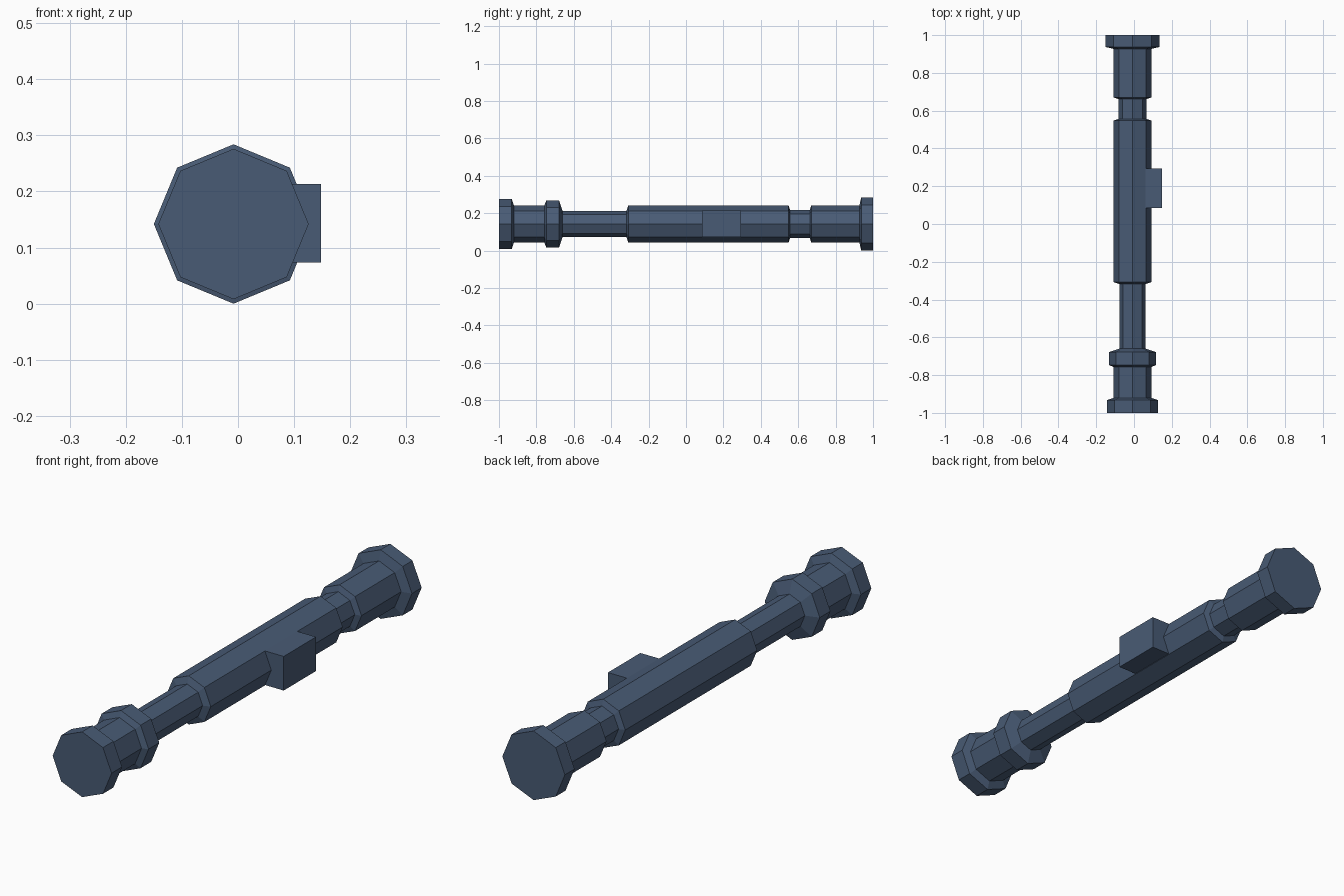
import bpy, bmesh
from math import cos, sin, tau

cube = bpy.data.objects.get("Cube")
if cube:
    bpy.data.objects.remove(cube, do_unlink=True)

AXIS_X, AXIS_Z, SIDES = -0.008, 0.142, 8

steel = bpy.data.materials.new("slate_blue_metal")
colour = (0.066, 0.105, 0.178, 1)
steel.diffuse_color = colour
steel.use_nodes = True
steel.node_tree.nodes["Principled BSDF"].inputs["Base Color"].default_value = colour


def add_object(name, bm):
    bmesh.ops.recalc_face_normals(bm, faces=bm.faces)
    mesh = bpy.data.meshes.new(name)
    bm.to_mesh(mesh)
    bm.free()
    mesh.materials.append(steel)
    obj = bpy.data.objects.new(name, mesh)
    bpy.context.collection.objects.link(obj)
    return obj


def lathe(name, profile):
    """Octagonal turned part along y from (y, radius) pairs, closed at both ends."""
    bm = bmesh.new()
    rings = [[bm.verts.new((AXIS_X + r * cos(tau * i / SIDES), y,
                            AXIS_Z + r * sin(tau * i / SIDES)))
              for i in range(SIDES)] for y, r in profile]
    for a, b in zip(rings, rings[1:]):
        for i in range(SIDES):
            j = (i + 1) % SIDES
            bm.faces.new((a[i], a[j], b[j], b[i]))
    bm.faces.new(rings[0])
    bm.faces.new(rings[-1])
    return add_object(name, bm)


def box(name, low, high):
    bm = bmesh.new()
    bmesh.ops.create_cube(bm, size=1)
    for v in bm.verts:
        v.co = [(l + h) / 2 + c * (h - l) for l, h, c in zip(low, high, v.co)]
    return add_object(name, bm)


# Handle: one continuous stepped shaft with flared ends and a collar
lathe("handle_shaft", [
    (-1.0, 0.134), (-0.932, 0.134), (-0.92, 0.1),      # front cap
    (-0.757, 0.1), (-0.747, 0.125), (-0.678, 0.125),   # neck and collar
    (-0.66, 0.07), (-0.318, 0.07),                     # front grip recess
    (-0.308, 0.1), (0.548, 0.1),                       # main grip
    (0.556, 0.075), (0.662, 0.075),                    # rear recess
    (0.67, 0.1), (0.927, 0.1),                         # rear barrel
    (0.937, 0.142), (1.0, 0.142),                      # rear cap
])

# Control box on the left side
box("control_box", (0.055, 0.085, 0.073), (0.148, 0.295, 0.213))
